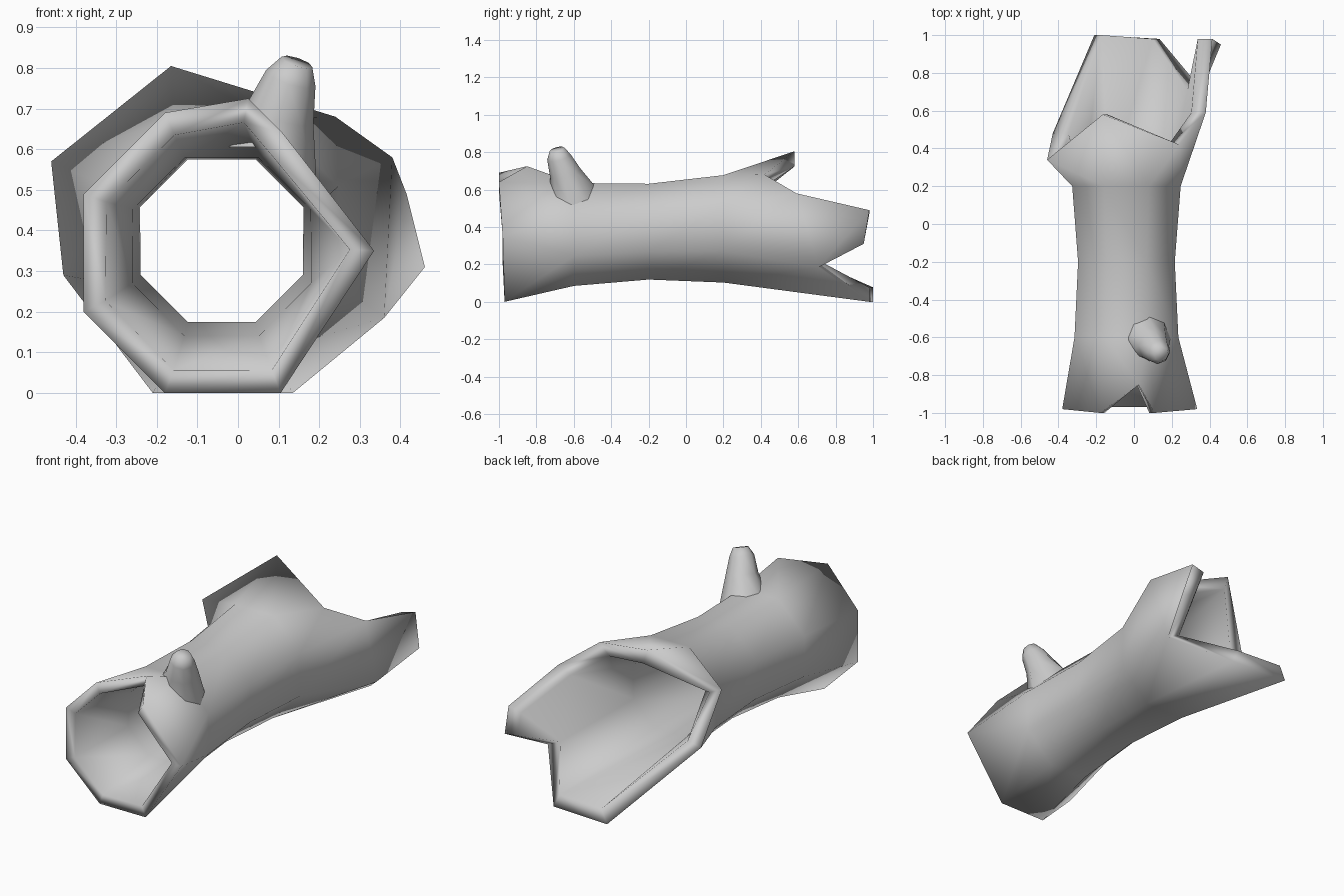
import bpy, bmesh
from math import cos, sin, pi
from mathutils import Vector

if "Cube" in bpy.data.objects:
    bpy.data.objects.remove(bpy.data.objects["Cube"])


def finish(name, bm):
    bmesh.ops.recalc_face_normals(bm, faces=bm.faces)
    mesh = bpy.data.meshes.new(name)
    bm.to_mesh(mesh)
    bm.free()
    for p in mesh.polygons:
        p.use_smooth = True
    obj = bpy.data.objects.new(name, mesh)
    bpy.context.collection.objects.link(obj)
    return obj


def octagon(y, cx, cz, apothem):
    r = apothem / cos(pi / 8)
    return [Vector((cx + r * cos(a), y, cz + r * sin(a)))
            for a in [-5 * pi / 8 + k * pi / 4 for k in range(8)]]


def inward(p, amount, cx=-0.04, cz=0.37):
    d = Vector((cx - p.x, 0, cz - p.z)).normalized()
    return p + d * amount


def bridge(bm, a, b):
    n = len(a)
    for k in range(n):
        bm.faces.new((a[k], a[(k + 1) % n], b[(k + 1) % n], b[k]))


# Hollow trunk: ragged front ring, waisted middle, ragged back ring
front = [Vector(p) for p in (
    (-0.18, -0.97, 0), (0.105, -0.97, 0), (0.335, -0.98, 0.35), (0.11, -1, 0.64),
    (0.025, -0.85, 0.725), (-0.18, -1, 0.69), (-0.38, -0.98, 0.49), (-0.38, -0.98, 0.20))]
back = [Vector(p) for p in (
    (-0.21, 1, 0), (0.135, 0.98, 0), (0.36, 0.71, 0.185), (0.38, 0.59, 0.58),
    (0.24, 0.42, 0.68), (-0.165, 0.58, 0.805), (-0.46, 0.34, 0.57), (-0.43, 0.48, 0.29))]
splinter = [Vector((0.46, 0.95, 0.31)), Vector((0.415, 0.98, 0.49))]
rings = [front, octagon(-0.6, -0.04, 0.36, 0.275), octagon(-0.2, -0.04, 0.375, 0.256),
         octagon(0.2, -0.04, 0.39, 0.287), back]
thickness = [0.06, 0.06, 0.06, 0.065, 0.085]

bm = bmesh.new()
ends = []
for inner in (False, True):
    skin = [[bm.verts.new(inward(p, t) if inner else p) for p in ring]
            for ring, t in zip(rings, thickness)]
    for a, b in zip(skin, skin[1:]):
        bridge(bm, a, b)
    # Long splinter on the right of the back end
    tip = [bm.verts.new(inward(p, 0.08) if inner else p) for p in splinter]
    bm.faces.new((skin[-1][2], skin[-1][3], tip[1], tip[0]))
    ends.append((skin[0], skin[-1][:3] + tip + skin[-1][3:]))
# Broken rims join outer and inner skins
bridge(bm, ends[0][0], ends[1][0])
bridge(bm, ends[0][1], ends[1][1])
finish("hollow_trunk", bm)

# Branch stub, its flared base sunk into the trunk wall
bm = bmesh.new()
axis = Vector((0.3, -0.25, 0.9)).normalized()
u = axis.cross(Vector((0, 1, 0))).normalized()
v = axis.cross(u)
prev = None
for level, (c, r) in enumerate([((0.07, -0.6, 0.6), 0.125), ((0.105, -0.645, 0.69), 0.085),
                                ((0.13, -0.68, 0.775), 0.064), ((0.145, -0.69, 0.815), 0.04)]):
    ring = []
    for k in range(8):
        a = k * pi / 4
        p = Vector(c) + (u * cos(a) + v * sin(a)) * r
        if level == 0:
            p = Vector((c[0] - r * cos(a), c[1] + r * sin(a), 0))
            p.z = min(0.635, 0.71 - p.x) - 0.03
        ring.append(bm.verts.new(p))
    if prev:
        # match winding start so base and upper rings line up
        shift = min(range(8), key=lambda s: sum((prev[k].co - ring[(k + s) % 8].co).length for k in range(8)))
        flip = min(range(8), key=lambda s: sum((prev[k].co - ring[(s - k) % 8].co).length for k in range(8)))
        fwd = [ring[(k + shift) % 8] for k in range(8)]
        rev = [ring[(flip - k) % 8] for k in range(8)]
        cost = lambda q: sum((x.co - y.co).length for x, y in zip(prev, q))
        ring = min((fwd, rev), key=cost)
        bridge(bm, prev, ring)
    prev = ring
bm.faces.new(prev)
finish("branch_stub", bm)
